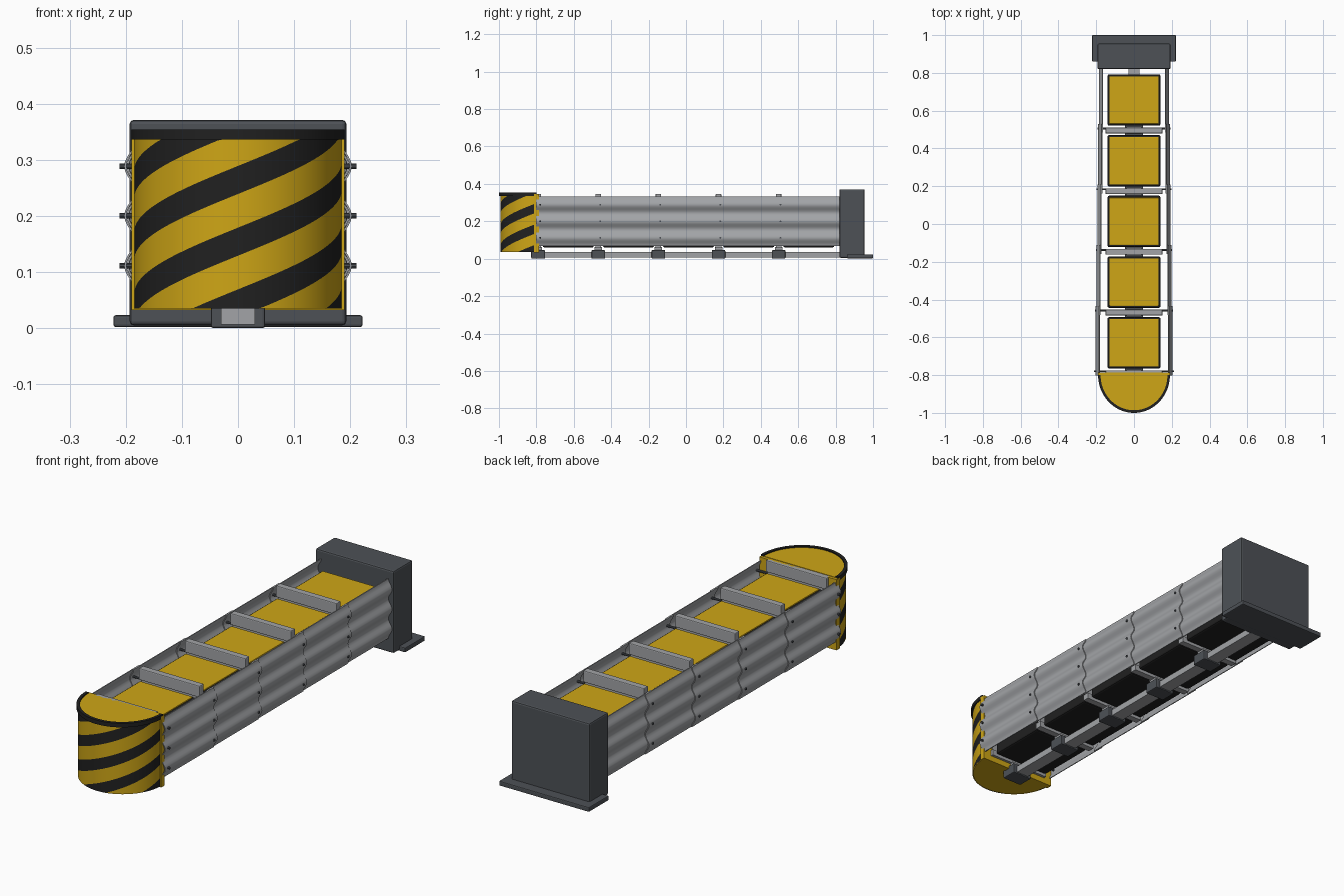
import bpy, bmesh, math

if "Cube" in bpy.data.objects:
    bpy.data.objects.remove(bpy.data.objects["Cube"])

def material(name, rgb):
    m = bpy.data.materials.new(name)
    m.diffuse_color = (*rgb, 1)
    m.use_nodes = True
    m.node_tree.nodes["Principled BSDF"].inputs["Base Color"].default_value = m.diffuse_color
    return m

YELLOW = material("safety yellow", (0.62, 0.38, 0.008))
BLACK = material("black", (0.015, 0.015, 0.015))
STEEL = material("galvanised steel", (0.36, 0.37, 0.385))
DARK = material("dark grey", (0.075, 0.083, 0.094))

def finish(name, bm, *mats, smooth=False):
    bmesh.ops.remove_doubles(bm, verts=bm.verts, dist=1e-5)
    bmesh.ops.recalc_face_normals(bm, faces=bm.faces)
    me = bpy.data.meshes.new(name)
    bm.to_mesh(me)
    bm.free()
    ob = bpy.data.objects.new(name, me)
    bpy.context.collection.objects.link(ob)
    for m in mats:
        me.materials.append(m)
    if smooth:
        bpy.ops.object.select_all(action='DESELECT')
        ob.select_set(True)
        bpy.context.view_layer.objects.active = ob
        bpy.ops.object.shade_smooth_by_angle(angle=math.radians(35))
    return ob

def box(name, x, y, z, mat, bevel=0.0):
    """Box from (min, max) ranges with an optional chamfer."""
    bm = bmesh.new()
    bmesh.ops.create_cube(bm, size=1)
    for v in bm.verts:
        v.co = [r[0] if c < 0 else r[1] for c, r in zip(v.co, (x, y, z))]
    if bevel:
        bmesh.ops.bevel(bm, geom=bm.edges[:], offset=bevel, segments=2,
                        profile=0.5, affect='EDGES')
    return finish(name, bm, mat)

def mirror(ob):
    ob.modifiers.new("mirror", 'MIRROR')

# ---------- rear anchor block, base plate and floor rail ----------
box("backstop_block", (-0.193, 0.193), (0.82, 0.955), (0.005, 0.371), DARK, 0.007)
box("base_plate", (-0.222, 0.222), (0.86, 1.0), (0.002, 0.023), DARK, 0.004)
box("floor_rail", (-0.03, 0.03), (-0.83, 0.83), (0.006, 0.035), STEEL)

# ---------- striped nose ----------
CY, RX, RY, Z0, Z1 = -0.80, 0.185, 0.192, 0.035, 0.336
N = 64

def arc(i, rx, ry):
    a = -math.pi / 2 + math.pi * i / N
    return rx * math.sin(a), CY - ry * math.cos(a)

def half_round(name, rx, ry, z0, z1, mat):
    bm = bmesh.new()
    f = bm.faces.new([bm.verts.new((*arc(i, rx, ry), z0)) for i in range(N + 1)])
    ext = bmesh.ops.extrude_face_region(bm, geom=[f])
    for g in ext['geom']:
        if isinstance(g, bmesh.types.BMVert):
            g.co.z = z1
    return finish(name, bm, mat, smooth=True)

half_round("nose_core", RX - 0.003, RY - 0.003, Z0, 0.349, YELLOW)
box("nose_back_flange", (-0.19, 0.19), (-0.812, -0.787), (0.032, 0.347), YELLOW)

# helical stripes cut into the nose skin, one clipped quad per column and band
bm = bmesh.new()
PERIOD, BLACK_H, START, SLOPE = 0.11, 0.05, 0.239, 0.075
for i in range(N):
    for k in range(-5, 5):
        base = START + k * PERIOD
        for lo, hi, mi in ((base, base + BLACK_H, 1), (base + BLACK_H, base + PERIOD, 0)):
            pts = []
            for j, ends in ((i, (lo, hi)), (i + 1, (hi, lo))):
                rise = SLOPE * (-math.pi / 2 + math.pi * j / N)
                for e in ends:
                    p = (*arc(j, RX, RY), min(Z1, max(Z0, e + rise)))
                    if p not in pts:
                        pts.append(p)
            if len(pts) > 2:
                bm.faces.new([bm.verts.new(p) for p in pts]).material_index = mi
finish("nose_striped_skin", bm, YELLOW, BLACK, smooth=True)

# black rim around the top of the nose
bm = bmesh.new()
ring = [(0.19, 0.2, Z1), (0.19, 0.2, 0.354), (0.177, 0.186, 0.354), (0.177, 0.186, Z1)]
rows = [[bm.verts.new((*arc(i, rx, ry), z)) for rx, ry, z in ring] for i in range(N + 1)]
for a, b in zip(rows, rows[1:]):
    for j in range(4):
        bm.faces.new((a[j], a[(j + 1) % 4], b[(j + 1) % 4], b[j]))
bm.faces.new(rows[0])
bm.faces.new(rows[-1])
finish("nose_rim", bm, BLACK, smooth=True)

# ---------- five repeating bays ----------
STEP = 0.3213
PZ0, PZ1, WAVES, SEG = 0.067, 0.333, 3, 10
BOLT_Z = [PZ0 + (PZ1 - PZ0) * (k + 0.5) / WAVES for k in range(WAVES)]

for n in range(5):
    d = -0.79 + STEP * n
    tag = "_%d" % (n + 1)

    # diaphragm frame with its foot on the rail
    box("diaphragm_cap" + tag, (-0.15, 0.15), (d - 0.015, d + 0.015), (0.295, 0.347), STEEL, 0.004)
    box("diaphragm_web" + tag, (-0.145, 0.145), (d - 0.008, d + 0.008), (0.08, 0.3), STEEL)
    box("diaphragm_sill" + tag, (-0.15, 0.15), (d - 0.015, d + 0.015), (0.058, 0.085), STEEL)
    box("diaphragm_post" + tag, (-0.04, 0.04), (d - 0.02, d + 0.02), (0.04, 0.062), STEEL)
    box("rail_bracket" + tag, (-0.048, 0.048), (d - 0.036, d + 0.036), (0.0, 0.046), DARK, 0.004)

    # energy absorbing cartridge with yellow lid
    box("cartridge" + tag, (-0.14, 0.14), (d + 0.025, d + 0.297), (0.06, 0.298), BLACK, 0.008)
    box("cartridge_lid" + tag, (-0.13, 0.13), (d + 0.035, d + 0.287), (0.29, 0.303), YELLOW, 0.003)

    # corrugated side panel, each nested inside the one in front
    inner = 0.183 - 0.0045 * n
    y0, y1 = d - 0.012, min(d + STEP + 0.035, 0.822)
    outer_pts, inner_pts = [], []
    for j in range(WAVES * SEG + 1):
        t = j / SEG
        x = inner + 0.009 * (1 - math.cos(2 * math.pi * t))
        z = PZ0 + (PZ1 - PZ0) * t / WAVES
        outer_pts.append((x + 0.002, z))
        inner_pts.append((x - 0.002, z))
    prof = outer_pts + inner_pts[::-1]
    bm = bmesh.new()
    A, B = [[bm.verts.new((x, y, z)) for x, z in prof] for y in (y0, y1)]
    m = len(prof)
    for j in range(m):
        bm.faces.new((A[j], A[(j + 1) % m], B[(j + 1) % m], B[j]))
    for loop in (A, B):
        for j in range(m // 2 - 1):
            bm.faces.new((loop[j], loop[j + 1], loop[m - 2 - j], loop[m - 1 - j]))
    mirror(finish("side_panel" + tag, bm, STEEL, smooth=True))

    # bolts tying the panels to the diaphragm
    bm = bmesh.new()
    x0, x1 = 0.147, inner + 0.028
    for z in BOLT_Z:
        made = bmesh.ops.create_cone(bm, cap_ends=True, segments=10, radius1=0.005,
                                     radius2=0.005, depth=x1 - x0)
        for v in made['verts']:
            c = v.co.copy()
            v.co = (c.z + (x0 + x1) / 2, d + 0.01 + c.x, z + c.y)
    mirror(finish("panel_bolts" + tag, bm, DARK, smooth=True))
